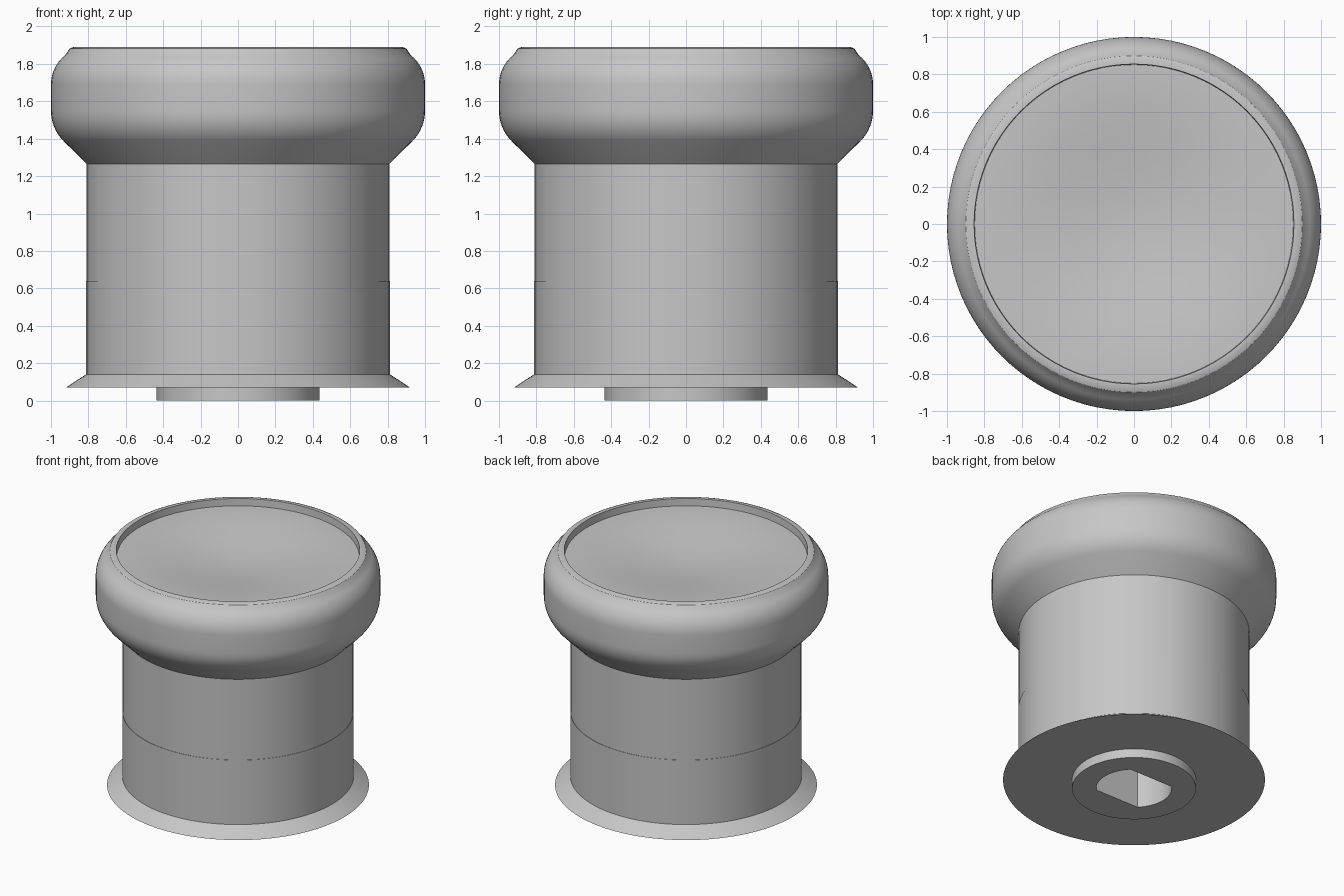
import bpy, bmesh, math

cube = bpy.data.objects.get("Cube")
if cube:
    bpy.data.objects.remove(cube, do_unlink=True)

SEGMENTS = 96

grey = bpy.data.materials.new("plain grey")
grey.use_nodes = True
grey.diffuse_color = (0.57, 0.57, 0.57, 1)
grey.node_tree.nodes["Principled BSDF"].inputs["Base Color"].default_value = grey.diffuse_color


def lathe(name, profile):
    """Spin (radius, z) points round z; a radius may be a function of angle."""
    bm = bmesh.new()
    rings = []
    for radius, z in profile:
        if radius == 0:
            rings.append([bm.verts.new((0, 0, z))] * SEGMENTS)
            continue
        ring = []
        for i in range(SEGMENTS):
            a = math.tau * i / SEGMENTS
            r = radius(a) if callable(radius) else radius
            ring.append(bm.verts.new((r * math.cos(a), r * math.sin(a), z)))
        rings.append(ring)
    for low, high in zip(rings, rings[1:]):
        for i in range(SEGMENTS):
            j = (i + 1) % SEGMENTS
            corners = dict.fromkeys((low[i], low[j], high[j], high[i]))
            bm.faces.new(list(corners))
    mesh = bpy.data.meshes.new(name)
    bm.to_mesh(mesh)
    bm.free()
    mesh.materials.append(grey)
    obj = bpy.data.objects.new(name, mesh)
    bpy.context.collection.objects.link(obj)
    bpy.ops.object.select_all(action="DESELECT")
    obj.select_set(True)
    bpy.context.view_layer.objects.active = obj
    bpy.ops.object.shade_smooth_by_angle(angle=math.radians(30))
    return obj


def arc(cx, cz, rx, rz, start, end, steps):
    """Elliptical arc in the profile plane, in degrees."""
    angles = [math.radians(start + (end - start) * k / steps) for k in range(steps + 1)]
    return [(cx + rx * math.cos(a), cz + rz * math.sin(a)) for a in angles]


def slot(a):
    """Round hole with two flats, facing front and back."""
    flat = 0.265 * math.sin(math.pi / 4)
    return min(0.265, flat / max(abs(math.sin(a)), 0.001))


# Collar under the body with the double-flat shaft socket
lathe("shaft_socket", [(0, 0.8), (slot, 0.8), (slot, 0), (0.435, 0), (0.435, 0.07)])

# Knife-edged skirt and the plain cylindrical body
lathe("skirt", [(0.435, 0.07), (0.92, 0.07), (0.813, 0.14)])
lathe("body", [(0.813, 0.14), (0.813, 0.64), (0.81, 0.64), (0.81, 1.265)])

# Rounded grip: cone underneath, full side, rolled rim and recess wall
grip = [(0.81, 1.265)]
grip += arc(0.77, 1.55, 0.23, 0.23, -45, 0, 8)
grip += arc(0.80, 1.69, 0.20, 0.20, 0, 52, 8)
grip += [(0.90, 1.882), (0.88, 1.89), (0.855, 1.89), (0.852, 1.835)]
lathe("grip", grip)

# Shallow dished cap set into the rim
dish = []
for k in range(17):
    t = 1 - k / 16
    dish.append((0.852 * t, 1.835 - 0.035 * (1 + math.cos(math.pi * t))))
lathe("dished_cap", dish)
